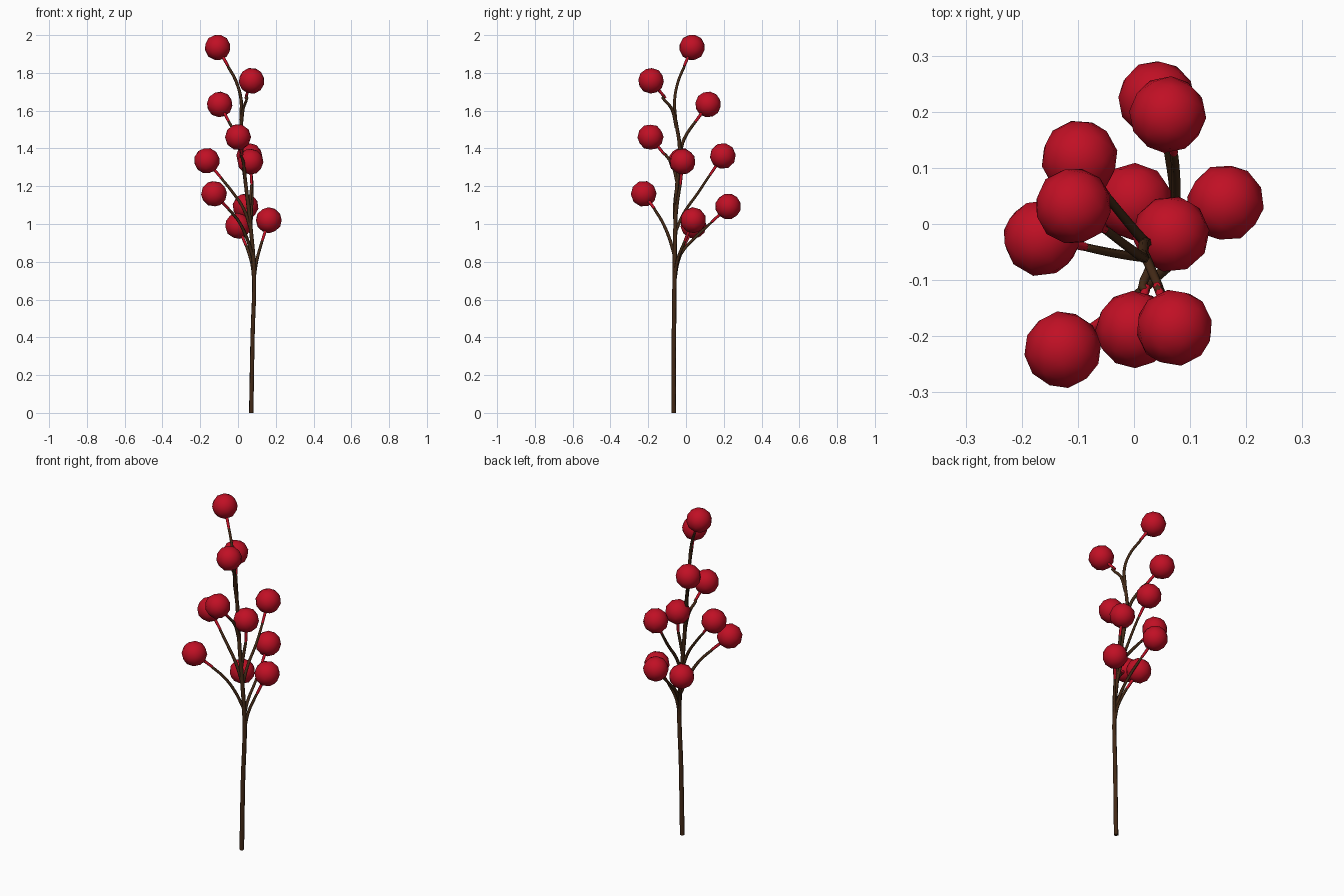
import bpy
from mathutils import Vector

def material(name, rgb):
    m = bpy.data.materials.new(name)
    m.diffuse_color = (*rgb, 1)
    return m

bark = material("dark brown bark", (0.055, 0.022, 0.008))
red = material("berry red", (0.53, 0.005, 0.018))
BERRY_R = 0.069

def twig(name, points, radii, mat):
    """Tapered six-sided tube through the points."""
    cu = bpy.data.curves.new(name, 'CURVE')
    cu.dimensions = '3D'
    cu.bevel_depth = 1.0
    cu.bevel_resolution = 1
    cu.resolution_u = 4
    cu.use_fill_caps = True
    sp = cu.splines.new('BEZIER')
    sp.bezier_points.add(len(points) - 1)
    for i, (bp, p) in enumerate(zip(sp.bezier_points, points)):
        bp.co = p
        bp.handle_left_type = bp.handle_right_type = 'AUTO'
        t = i / (len(points) - 1)
        bp.radius = radii[0] * (1 - t) + radii[1] * t
    sp.use_smooth = True
    cu.materials.append(mat)
    ob = bpy.data.objects.new(name, cu)
    bpy.context.collection.objects.link(ob)
    bpy.ops.object.select_all(action='DESELECT')
    ob.select_set(True)
    bpy.context.view_layer.objects.active = ob
    bpy.ops.object.convert(target='MESH')

def berry_branch(i, points, radius=0.0095):
    """Brown branch, red stalk tip and berry; last point is the berry centre."""
    pts = [Vector(p) for p in points]
    centre = pts[-1]
    d = (pts[-2] - centre).normalized()
    joint = centre + d * (BERRY_R + 0.05)
    twig(f"branch_{i}", pts[:-1] + [joint], (radius, 0.0065), bark)
    twig(f"berry_stalk_{i}", [joint - d * -0.004, centre + d * 0.05], (0.0075, 0.0085), red)
    bpy.ops.mesh.primitive_ico_sphere_add(subdivisions=2, radius=BERRY_R, location=centre,
                                          rotation=(0.7 * i, 0.4 * i, 1.1 * i))
    ob = bpy.context.object
    ob.name = f"berry_{i}"
    ob.data.materials.append(red)
    bpy.ops.object.shade_smooth()

# main stem
twig("main_stem", [(0.07, -0.065, 0), (0.077, -0.064, 0.4), (0.085, -0.06, 0.75),
                   (0.065, -0.056, 1.0), (0.042, -0.048, 1.2), (0.02, -0.033, 1.4),
                   (0.016, -0.055, 1.55)], (0.0125, 0.0095), bark)

# branches, top to bottom, each ending at a berry
branches = [
    [(0.016, -0.055, 1.55), (0.016, -0.06, 1.66), (-0.012, -0.04, 1.76), (-0.055, -0.008, 1.84), (-0.108, 0.032, 1.935)],
    [(0.016, -0.05, 1.51), (0.028, -0.075, 1.61), (0.045, -0.12, 1.68), (0.072, -0.185, 1.758)],
    [(0.022, -0.035, 1.36), (0.0, -0.01, 1.45), (-0.045, 0.045, 1.535), (-0.097, 0.117, 1.633)],
    [(0.04, -0.046, 1.22), (0.03, -0.075, 1.32), (0.02, -0.12, 1.375), (0.0, -0.188, 1.46)],
    [(0.068, -0.055, 0.96), (0.07, -0.01, 1.06), (0.075, 0.06, 1.16), (0.072, 0.12, 1.25), (0.06, 0.195, 1.36)],
    [(0.058, -0.053, 1.06), (0.066, -0.042, 1.14), (0.072, -0.03, 1.21), (0.066, -0.018, 1.33)],
    [(0.068, -0.055, 0.97), (0.03, -0.06, 1.08), (-0.03, -0.053, 1.17), (-0.09, -0.04, 1.245), (-0.165, -0.025, 1.335)],
    [(0.078, -0.06, 0.83), (0.045, -0.09, 0.93), (0.0, -0.13, 1.02), (-0.055, -0.17, 1.085), (-0.127, -0.224, 1.16)],
    [(0.08, -0.058, 0.78), (0.075, -0.015, 0.86), (0.072, 0.05, 0.93), (0.062, 0.12, 0.995), (0.04, 0.223, 1.093)],
    [(0.084, -0.06, 0.7), (0.073, -0.045, 0.79), (0.045, -0.012, 0.88), (0.0, 0.04, 0.99)],
    [(0.084, -0.06, 0.71), (0.1, -0.045, 0.81), (0.125, -0.01, 0.9), (0.163, 0.038, 1.02)],
]
for i, path in enumerate(branches, 1):
    berry_branch(i, path)
